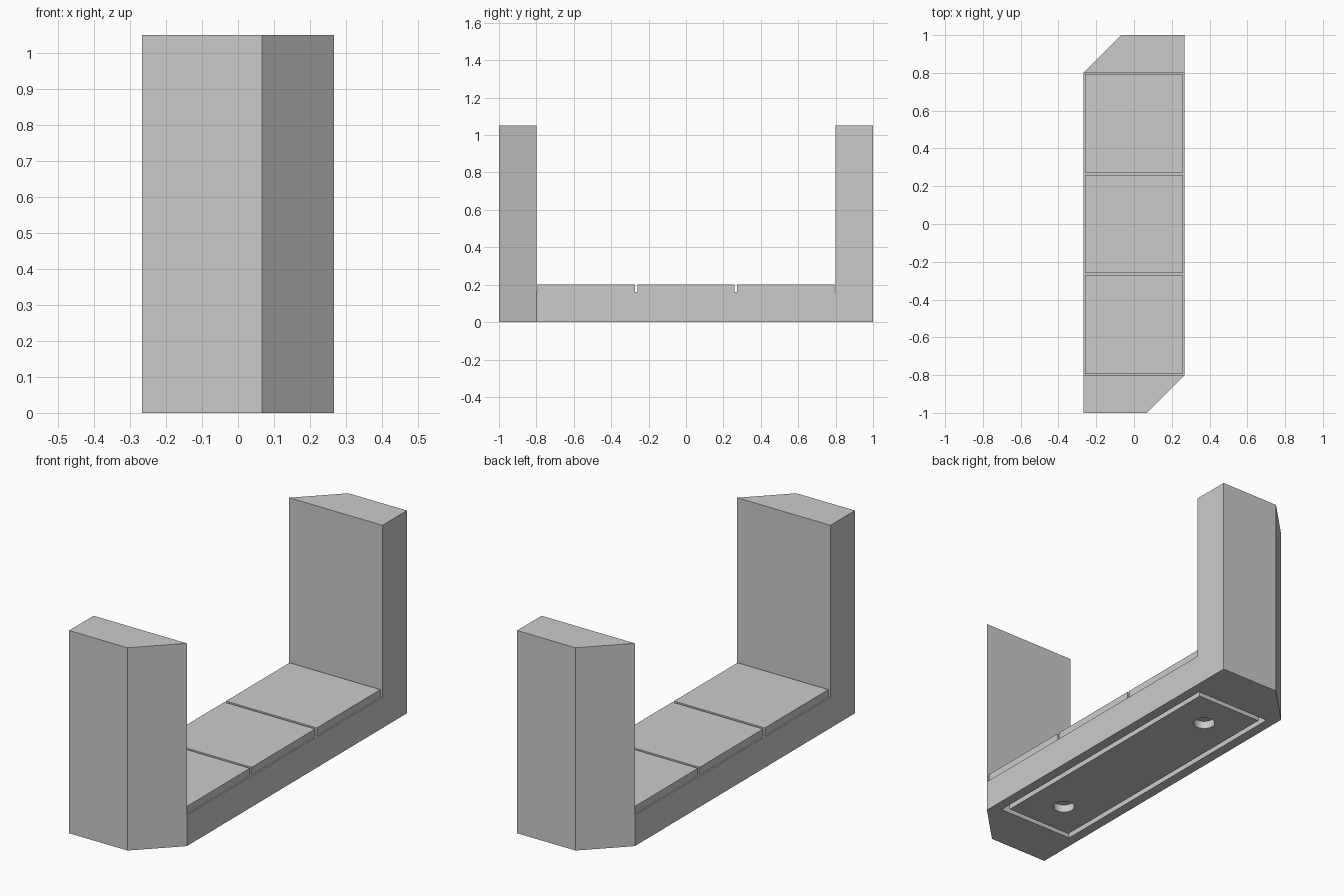
import bpy, bmesh, math

HALF_X, HALF_Y = 0.267, 1.0
INNER_Y = 0.8               # inner faces of the two end posts
HEIGHT, BED, TILE_TOP = 1.05, 0.16, 0.2
RECESS = 0.04               # depth of underside details

cube = bpy.data.objects.get("Cube")
if cube:
    bpy.data.objects.remove(cube, do_unlink=True)

grey = bpy.data.materials.new("plain_grey")
grey.use_nodes = True
GREY = (0.6, 0.6, 0.6, 1.0)
grey.diffuse_color = GREY
grey.node_tree.nodes["Principled BSDF"].inputs["Base Color"].default_value = GREY


def prism(name, outline, z0, z1):
    """Extrude a plan outline from z0 to z1."""
    bm = bmesh.new()
    face = bm.faces.new([bm.verts.new((x, y, z0)) for x, y in outline])
    top = bmesh.ops.extrude_face_region(bm, geom=[face])["geom"]
    for v in top:
        if isinstance(v, bmesh.types.BMVert):
            v.co.z = z1
    bmesh.ops.recalc_face_normals(bm, faces=bm.faces)
    mesh = bpy.data.meshes.new(name)
    bm.to_mesh(mesh)
    bm.free()
    mesh.materials.append(grey)
    obj = bpy.data.objects.new(name, mesh)
    bpy.context.collection.objects.link(obj)
    return obj


def box(name, hx, y0, y1, z0, z1):
    return prism(name, [(-hx, y0), (hx, y0), (hx, y1), (-hx, y1)], z0, z1)


def cut(target, cutter):
    """Subtract the cutter, then discard it."""
    cutter.hide_render = True
    mod = target.modifiers.new("cut", 'BOOLEAN')
    mod.operation, mod.solver, mod.object = 'DIFFERENCE', 'EXACT', cutter
    bpy.context.view_layer.objects.active = target
    bpy.ops.object.modifier_apply(modifier=mod.name)
    bpy.data.objects.remove(cutter, do_unlink=True)


# Body: block with two opposite corners bevelled, hollowed between the posts
chamfer_x = HALF_X - 0.2
half_plan = [(-HALF_X, -HALF_Y), (chamfer_x, -HALF_Y), (HALF_X, -INNER_Y)]
plan = half_plan + [(-x, -y) for x, y in half_plan]
body = prism("body", plan, 0, HEIGHT)
cut(body, box("opening_cutter", 0.5, -INNER_Y, INNER_Y, BED, HEIGHT + 0.2))
cut(body, box("recess_cutter", 0.215, -0.75, 0.75, -0.1, RECESS))

# Three tiles on the bed, with narrow gaps
pitch = 2 * INNER_Y / 3
half_tile = pitch / 2 - 0.0067
for i, label in enumerate(("front", "middle", "back")):
    y = (i - 1) * pitch
    box(label + "_tile", 0.26, y - half_tile, y + half_tile, BED, TILE_TOP)

# Underside panel, leaving a groove around it, with two round holes
panel = box("underside_panel", 0.187, -0.722, 0.722, 0, RECESS)
for y in (-pitch, pitch):
    angles = [math.tau * k / 32 for k in range(32)]
    circle = [(0.052 * math.cos(a), y + 0.052 * math.sin(a)) for a in angles]
    cut(panel, prism("hole_cutter", circle, -0.1, 0.1))
